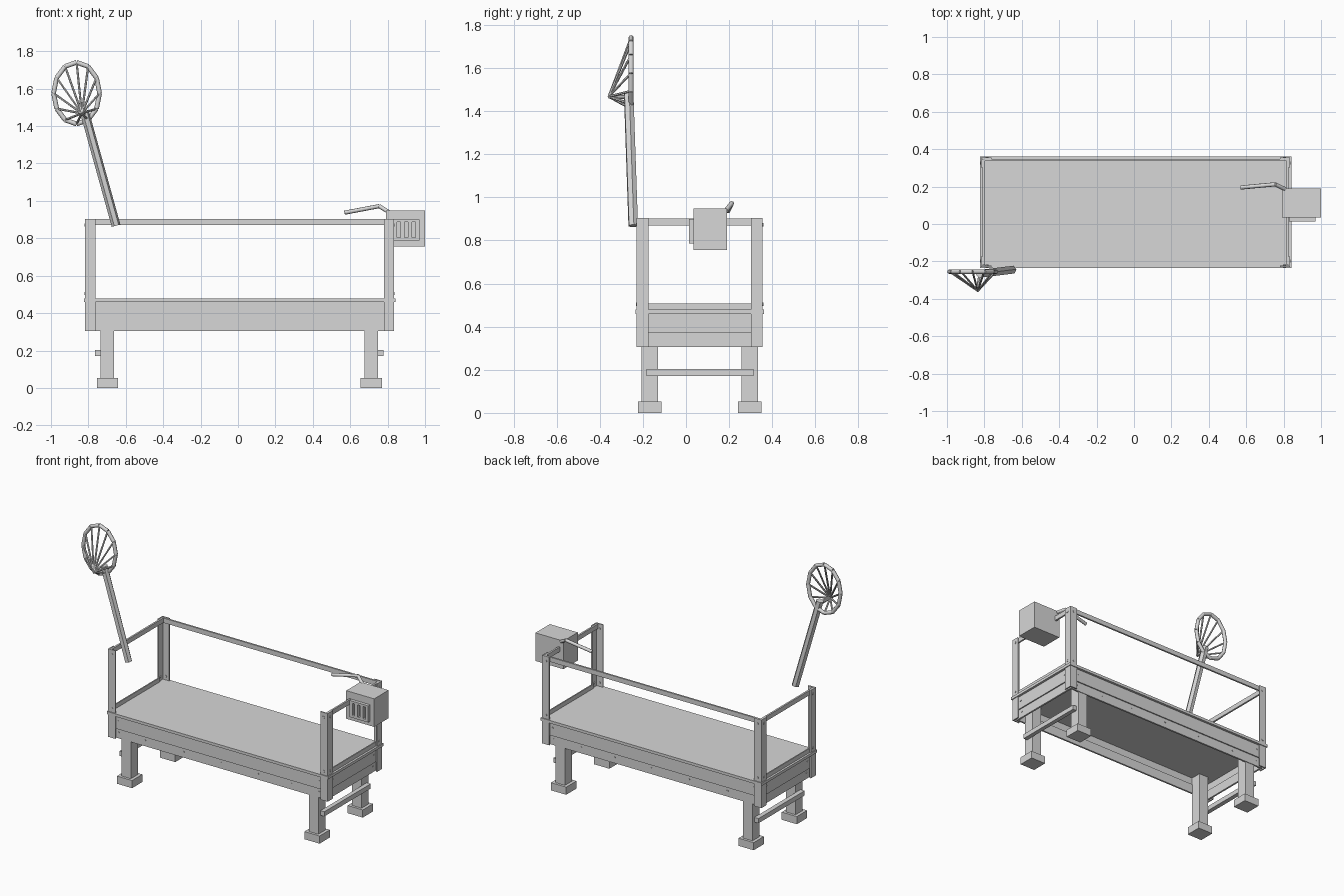
import bpy, bmesh, math
from mathutils import Vector

cube = bpy.data.objects.get("Cube")
if cube:
    bpy.data.objects.remove(cube, do_unlink=True)

grey = bpy.data.materials.new("plain grey")
grey.use_nodes = True
COLOUR = (0.68, 0.68, 0.68, 1)
grey.diffuse_color = COLOUR
grey.node_tree.nodes["Principled BSDF"].inputs["Base Color"].default_value = COLOUR

# Outer faces of the table frame
X0, X1, Y0, Y1 = -0.817, 0.835, -0.229, 0.356


def finish(name, bm):
    bmesh.ops.recalc_face_normals(bm, faces=bm.faces)
    mesh = bpy.data.meshes.new(name)
    bm.to_mesh(mesh)
    bm.free()
    mesh.materials.append(grey)
    obj = bpy.data.objects.new(name, mesh)
    bpy.context.collection.objects.link(obj)
    return obj


def add_box(bm, x, y, z):
    verts = bmesh.ops.create_cube(bm, size=1)["verts"]
    for v in verts:
        v.co = [(lo + hi) / 2 + c * (hi - lo) for c, (lo, hi) in zip(v.co, (x, y, z))]


def box(name, x, y, z):
    bm = bmesh.new()
    add_box(bm, x, y, z)
    return finish(name, bm)


def add_rod(bm, a, b, radius, sides=8):
    a, b = Vector(a), Vector(b)
    verts = bmesh.ops.create_cone(bm, cap_ends=True, segments=sides, radius1=radius,
                                  radius2=radius, depth=(b - a).length)["verts"]
    turn = (b - a).to_track_quat("Z", "Y")
    for v in verts:
        v.co = turn @ v.co + (a + b) / 2


def rods(name, pairs, radius, sides=8):
    bm = bmesh.new()
    for a, b in pairs:
        add_rod(bm, a, b, radius, sides)
    return finish(name, bm)


def span(a, b):
    return (min(a, b), max(a, b))


# Legs with square feet
for side, x in (("right", -0.698), ("left", 0.713)):
    for end, y in (("front", -0.168), ("back", 0.296)):
        box(f"{end}_{side}_leg", (x - .036, x + .036), (y - .038, y + .038), (0.04, 0.425))
        box(f"{end}_{side}_foot", (x - .057, x + .057), (y - .055, y + .055), (0, 0.052))

# Cross braces outside each pair of legs
box("right_leg_brace", (-0.765, -0.734), (-0.183, 0.314), (0.172, 0.204))
box("left_leg_brace", (0.749, 0.778), (-0.183, 0.314), (0.172, 0.204))

# Table top, underside panel and raised end lips
box("table_top", (X0 - .006, X1 + .006), (Y0 - .006, Y1 + .006), (0.46, 0.479))
box("underside_panel", (X0 + .025, X1 - .025), (Y0 + .025, Y1 - .025), (0.42, 0.46))
box("right_end_lip", (X0 + .008, X0 + .016), (Y0 + .05, Y1 - .05), (0.476, 0.508))
box("left_end_lip", (X1 - .016, X1 - .008), (Y0 + .05, Y1 - .05), (0.476, 0.508))

# Side skirts: upper board and slightly recessed lower board
for name, inset, z in (("upper", 0.010, (0.37, 0.46)), ("lower", 0.018, (0.305, 0.37))):
    a, b, c, d = X0 + inset, X1 - inset, Y0 + inset, Y1 - inset
    t = 0.012
    bm = bmesh.new()
    add_box(bm, (a, b), (c, c + t), z)
    add_box(bm, (a, b), (d - t, d), z)
    add_box(bm, (a, a + t), (c + t, d - t), z)
    add_box(bm, (b - t, b), (c + t, d - t), z)
    finish(name + "_skirt", bm)

# Angle-iron corner posts with bolts
for side, x, sx in (("right", X0, 1), ("left", X1, -1)):
    for end, y, sy in (("front", Y0, 1), ("back", Y1, -1)):
        bm = bmesh.new()
        add_box(bm, span(x, x + sx * .055), span(y, y + sy * .008), (0.305, 0.904))
        add_box(bm, span(x, x + sx * .008), span(y + sy * .008, y + sy * .055), (0.305, 0.904))
        finish(f"{end}_{side}_post", bm)
        bolts = []
        for z in (0.505, 0.872):
            bolts.append(((x + sx * .03, y - sy * .003, z), (x + sx * .03, y + sy * .012, z)))
            bolts.append(((x - sx * .003, y + sy * .03, z), (x + sx * .012, y + sy * .03, z)))
        rods(f"{end}_{side}_post_bolts", bolts, 0.008)

# Small rivets on the skirts
rivets = []
for z, depth in ((0.345, 0.018), (0.425, 0.010)):
    for x in (-0.75, -0.55, -0.26, 0.02, 0.3, 0.55, 0.76):
        if z < 0.4 or abs(x) > 0.7:
            for y, s in ((Y0, 1), (Y1, -1)):
                rivets.append(((x, y + s * (depth - .003), z), (x, y + s * (depth + .004), z)))
    for y in (-0.155, 0.285):
        for x, s in ((X0, 1), (X1, -1)):
            rivets.append(((x + s * (depth - .003), y, z), (x + s * (depth + .004), y, z)))
rods("skirt_rivets", rivets, 0.006, 6)

# Guard rails on the back and both ends
box("back_rail", (X0 + .01, X1 - .01), (Y1 - .02, Y1 - .008), (0.87, 0.902))
box("right_end_rail", (X0 + .008, X0 + .02), (Y0 + .01, Y1 - .01), (0.87, 0.902))
box("left_end_rail", (X1 - .02, X1 - .008), (Y0 + .01, Y1 - .01), (0.87, 0.902))

# Control box with a slotted front plate
box("control_box", (0.79, 1.0), (0.035, 0.19), (0.757, 0.948))
bm = bmesh.new()
for z in ((0.787, 0.803), (0.886, 0.9)):
    add_box(bm, (0.828, 0.97), (0.014, 0.036), z)
for i in range(4):
    x = 0.828 + i * 0.04
    add_box(bm, (x, x + .022), (0.014, 0.036), (0.803, 0.886))
finish("control_box_grille", bm)

# Bent handle behind the control box
path = [(0.81, 0.185, 0.938), (0.755, 0.212, 0.972), (0.57, 0.195, 0.937)]
rods("bent_handle", zip(path, path[1:]), 0.011)

# Leaning arm
arm_top = Vector((-0.822, -0.266, 1.48))
arm = rods("leaning_arm", [((-0.652, -0.245, 0.868), arm_top)], 0.024, 6)

# Open dish: faceted rim, spokes and hub
SIDES = 12
rim = []
for i in range(SIDES):
    a = math.tau * i / SIDES
    rim.append(Vector((-0.863 + 0.123 * math.cos(a), -0.255, 1.576 + 0.165 * math.sin(a))))
hub = Vector((-0.835, -0.358, 1.468))
rods("dish_rim", [(rim[i - 1], rim[i]) for i in range(SIDES)], 0.0125)
rods("dish_spokes", [(hub, p) for p in rim], 0.006, 6)
rods("dish_hub_stem", [(arm_top - Vector((0, 0, 0.015)), hub)], 0.01)

# Smooth the round parts
for obj in bpy.context.collection.objects:
    obj.select_set(obj.name in {"leaning_arm", "bent_handle", "dish_rim"})
bpy.context.view_layer.objects.active = arm
bpy.ops.object.shade_smooth_by_angle(angle=math.radians(50))
